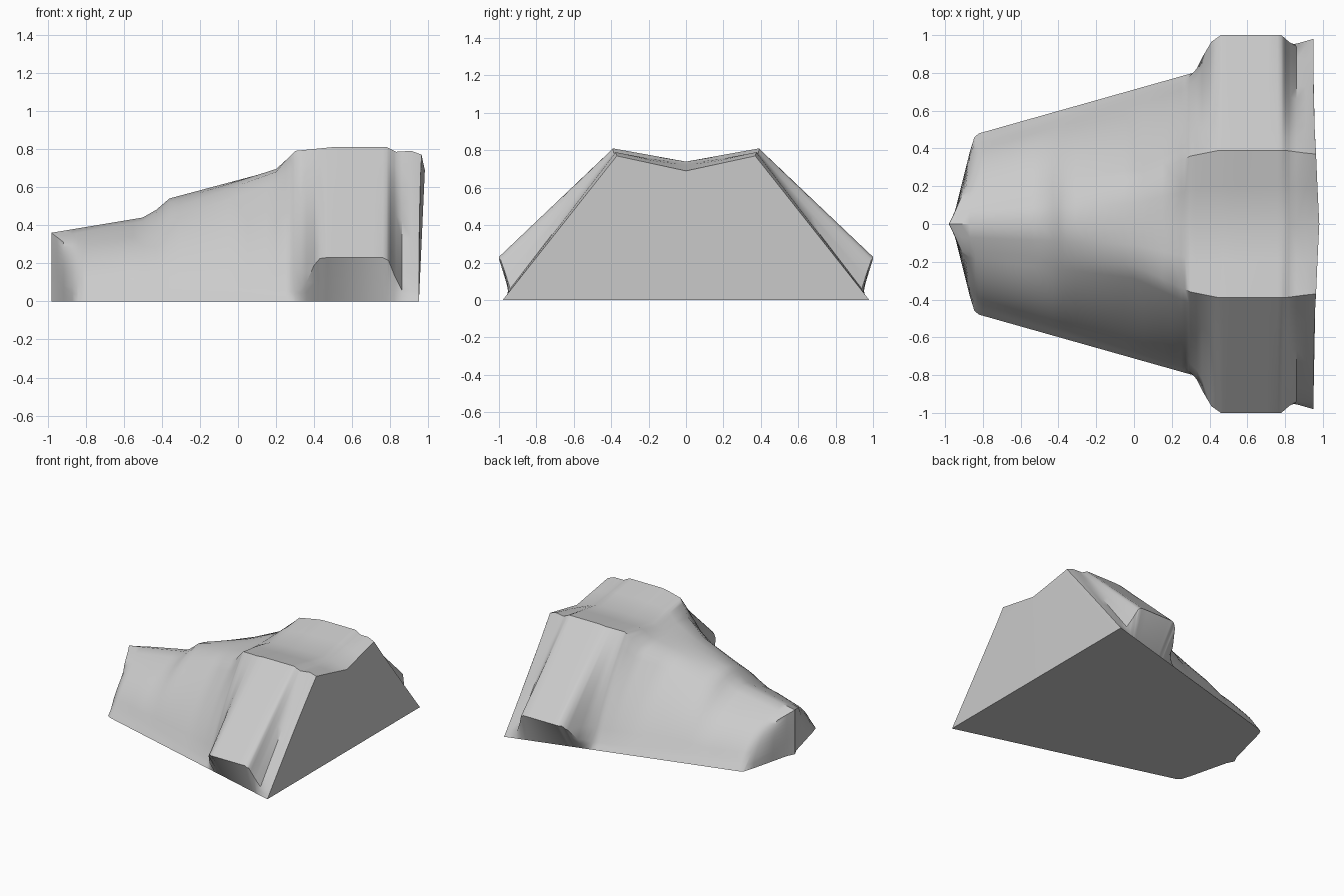
import bpy
import bmesh

cube = bpy.data.objects.get("Cube")
if cube:
    bpy.data.objects.remove(cube, do_unlink=True)

# Lengthwise guide curves as (x, value) pairs
CENTRE_Z = [(-.98, .36), (-.8, .39), (-.5, .44), (-.43, .48), (-.36, .54),
            (.2, .69), (.3, .73), (.8, .74), (.95, .69)]
SHOULDER_Z = [(-.98, .36), (-.915, .31), (-.5, .38), (-.36, .48), (.2, .68),
              (.25, .74), (.3, .79), (.5, .81), (.78, .81), (.83, .785),
              (.91, .79), (.95, .77)]
SHOULDER_Y = [(-.98, 0), (-.95, .06), (-.915, .14), (-.4, .18), (0, .22),
              (.3, .36), (.45, .39), (.8, .39), (.95, .37)]
BASE_Y = [(-.98, 0), (-.95, .06), (-.87, .38), (-.845, .46), (-.82, .48), (.95, .98)]
BELLY_Y = [(-.98, 0), (-.95, .06), (-.87, .36), (-.82, .42), (.27, .755),
           (.33, .82), (.36, .88), (.41, .965), (.46, 1), (.78, 1),
           (.82, .965), (.86, .94), (.95, .94)]
BULGE = [(-.98, 0), (-.84, .025), (-.6, .04), (0, .035), (.25, .04), (.42, 0), (.95, 0)]
BELLY_Z = [(-.98, .08), (-.82, .08), (.29, .05), (.36, .1), (.4, .19), (.43, .225),
           (.47, .23), (.76, .23), (.79, .215), (.82, .14), (.86, .06), (.95, .05)]
GUIDES = (CENTRE_Z, SHOULDER_Z, SHOULDER_Y, BASE_Y, BELLY_Y, BULGE, BELLY_Z)


def value(guide, x):
    for (xa, a), (xb, b) in zip(guide, guide[1:]):
        if x <= xb:
            return a + (b - a) * (x - xa) / (xb - xa)
    return guide[-1][1]


def half_section(x):
    """Points from the centre crease over the shoulder and side to the base."""
    cz, sz, sy, by, wy, bulge, wz = (value(g, x) for g in GUIDES)
    crown = bulge * .25 if x < .3 else 0
    points = [(0, cz), (sy / 2, (cz + sz) / 2 + crown)]
    steps = 8
    for i in range(steps + 1):
        t = i / steps
        hump = 2.8 * t * (1 - t) * bulge
        points.append((sy + (wy - sy) * t + hump, sz + (wz - sz) * t + hump))
    points += [((wy + by) / 2, wz / 2), (by, 0), (0, 0)]
    return points


# Stations at every guide point, with extra ones on the long spans
keys = sorted({x for g in GUIDES for x, _ in g})
stations = []
for a, b in zip(keys, keys[1:]):
    count = max(1, round((b - a) / .05))
    stations += [a + (b - a) * i / count for i in range(count)]
stations.append(keys[-1])

# Body shell: two mirrored halves sharing the centre line
bm = bmesh.new()
for side in (-1, 1):
    rings = []
    for x in stations:
        ring = []
        for y, z in half_section(x):
            lean = .045 * z * (1 - y) ** 2 if x == stations[-1] else 0
            ring.append(bm.verts.new((x + lean, side * y, z)))
        rings.append(ring)
    for r, s in zip(rings, rings[1:]):
        for i in range(len(r) - 1):
            bm.faces.new((r[i], r[i + 1], s[i + 1], s[i]))
    # Tail panel
    bm.faces.new(rings[-1])
bmesh.ops.remove_doubles(bm, verts=bm.verts, dist=.0005)
bmesh.ops.recalc_face_normals(bm, faces=bm.faces)
mesh = bpy.data.meshes.new("body_shell")
bm.to_mesh(mesh)
bm.free()
body = bpy.data.objects.new("body_shell", mesh)
bpy.context.collection.objects.link(body)

# Plain grey finish
grey = bpy.data.materials.new("plain_grey")
grey.use_nodes = True
colour = (.6, .6, .6, 1)
grey.diffuse_color = colour
grey.node_tree.nodes["Principled BSDF"].inputs["Base Color"].default_value = colour
mesh.materials.append(grey)

bpy.ops.object.select_all(action='DESELECT')
body.select_set(True)
bpy.context.view_layer.objects.active = body
bpy.ops.object.shade_smooth_by_angle(angle=.7)
